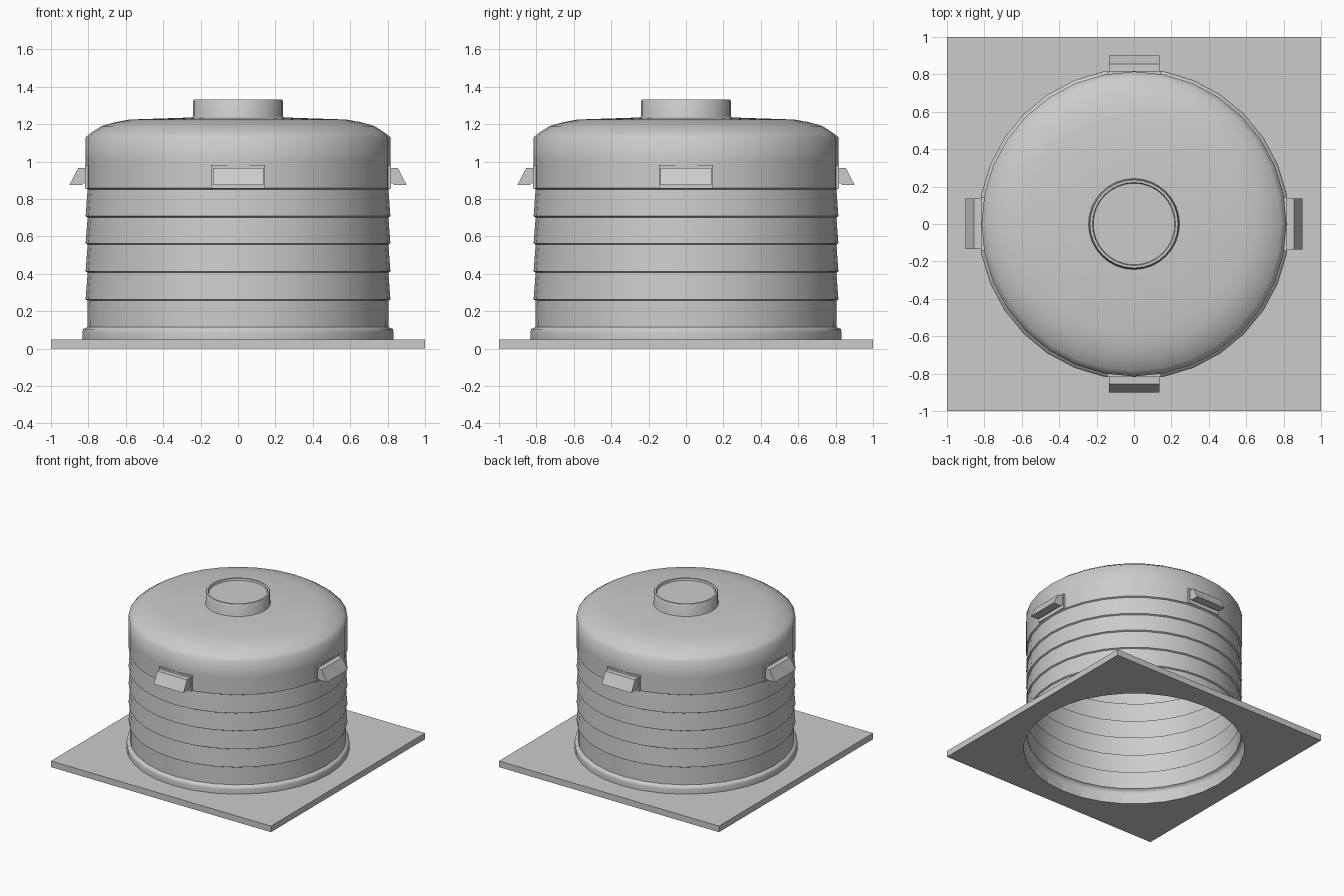
import bpy, bmesh
from math import cos, sin, pi, radians
from mathutils import Matrix, Vector

if "Cube" in bpy.data.objects:
    bpy.data.objects.remove(bpy.data.objects["Cube"])

SEG = 32


def finish(name, bm, smooth=None):
    bmesh.ops.recalc_face_normals(bm, faces=bm.faces[:])
    me = bpy.data.meshes.new(name)
    bm.to_mesh(me)
    bm.free()
    ob = bpy.data.objects.new(name, me)
    bpy.context.collection.objects.link(ob)
    if smooth:
        bpy.ops.object.select_all(action='DESELECT')
        ob.select_set(True)
        bpy.context.view_layer.objects.active = ob
        bpy.ops.object.shade_smooth_by_angle(angle=radians(smooth))
    return ob


def ring(bm, r, z, square=False):
    pts = []
    for i in range(SEG):
        a = 2 * pi * i / SEG
        c, s = cos(a), sin(a)
        k = r / max(abs(c), abs(s)) if square else r
        pts.append(bm.verts.new((c * k, s * k, z)))
    return pts


def bridge(bm, a, b):
    for i in range(SEG):
        j = (i + 1) % SEG
        bm.faces.new((a[i], a[j], b[j], b[i]))


def lathe(name, profile, smooth, cap=False):
    bm = bmesh.new()
    rings = [ring(bm, r, z) for r, z in profile]
    for a, b in zip(rings, rings[1:]):
        bridge(bm, a, b)
    if cap:
        bm.faces.new(rings[-1])
    ob = finish(name, bm, smooth)
    # keep the open shell facing outward
    me = ob.data
    p = max(me.polygons, key=lambda f: f.area if abs(f.normal.z) < 0.3 else 0)
    if p.normal.dot(Vector((p.center.x, p.center.y, 0))) < 0:
        me.flip_normals()
    return ob


# Square base plate with a round opening
bm = bmesh.new()
loops = [ring(bm, 1, 0, True), ring(bm, 1, 0.05, True),
         ring(bm, 0.832, 0.05), ring(bm, 0.832, 0)]
for k in range(4):
    bridge(bm, loops[k], loops[(k + 1) % 4])
finish("base_plate", bm)

# Hollow drum: collar, shallow stepped bands, domed shoulder
profile = [(0.832, 0.05), (0.832, 0.09), (0.828, 0.105), (0.806, 0.115)]
for z in (0.26, 0.41, 0.56, 0.705, 0.855):
    profile += [(0.804, z - 0.003), (0.815, z + 0.003)]
profile += [(0.815, 1.0), (0.815, 1.13), (0.785, 1.155), (0.73, 1.19),
            (0.66, 1.21), (0.58, 1.225), (0.25, 1.236), (0.23, 1.236)]
lathe("drum_shell", profile, 60)

# Top spout with shallow recessed lid
lathe("top_cap", [(0.245, 1.232), (0.24, 1.245), (0.24, 1.325), (0.235, 1.333),
                  (0.222, 1.333), (0.218, 1.318)], 40, cap=True)

# Four wedge lugs, hooded below
for n, name in enumerate(("right", "back", "left", "front")):
    bm = bmesh.new()
    prof = [(0.79, 0.967), (0.855, 0.965), (0.902, 0.875),
            (0.835, 0.875), (0.79, 0.905)]
    f = bm.faces.new([bm.verts.new((r, -0.135, z)) for r, z in prof])
    ext = bmesh.ops.extrude_face_region(bm, geom=[f])["geom"]
    bmesh.ops.translate(bm, vec=(0, 0.27, 0),
                        verts=[v for v in ext if isinstance(v, bmesh.types.BMVert)])
    # flared mounting pad around the lug
    pad = bmesh.ops.create_cube(bm, size=1)["verts"]
    bmesh.ops.scale(bm, vec=(0.03, 0.29, 0.125), verts=pad)
    bmesh.ops.translate(bm, vec=(0.802, 0, 0.92), verts=pad)
    bmesh.ops.transform(bm, matrix=Matrix.Rotation(n * pi / 2, 4, 'Z'), verts=bm.verts[:])
    finish("lug_" + name, bm)
